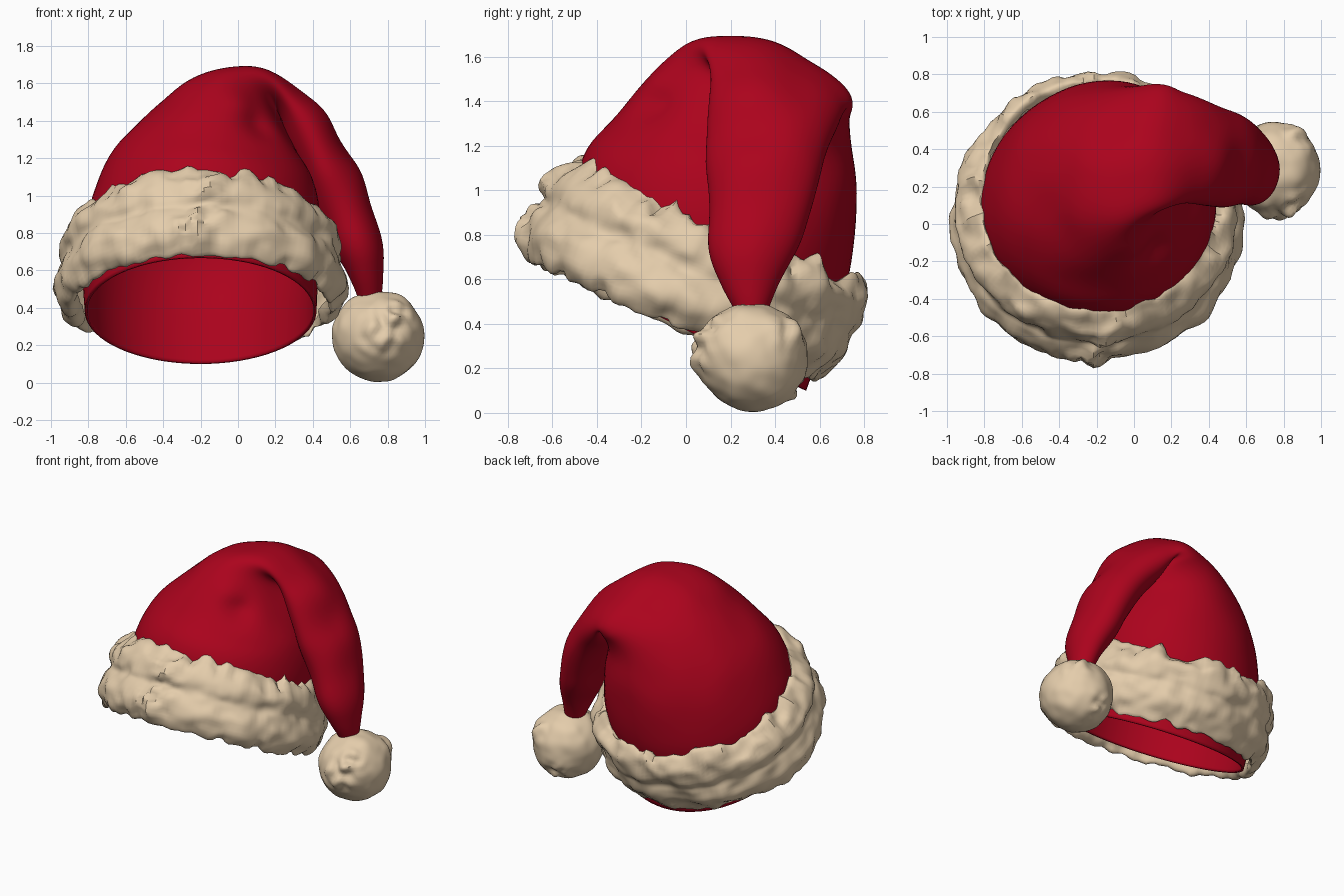
import bpy
import bmesh
import math
from mathutils import Matrix, Vector, noise

cube = bpy.data.objects.get("Cube")
if cube:
    bpy.data.objects.remove(cube, do_unlink=True)


def make_material(name, colour):
    mat = bpy.data.materials.new(name)
    mat.use_nodes = True
    mat.diffuse_color = (*colour, 1)
    shader = mat.node_tree.nodes["Principled BSDF"]
    shader.inputs["Base Color"].default_value = (*colour, 1)
    shader.inputs["Roughness"].default_value = 0.8
    return mat


red = make_material("red felt", (0.41, 0.001, 0.012))
cream = make_material("cream fur", (0.78, 0.61, 0.41))


def finish(bm, name, mat, angle):
    bmesh.ops.recalc_face_normals(bm, faces=bm.faces[:])
    mesh = bpy.data.meshes.new(name)
    bm.to_mesh(mesh)
    bm.free()
    mesh.materials.append(mat)
    obj = bpy.data.objects.new(name, mesh)
    bpy.context.collection.objects.link(obj)
    bpy.ops.object.select_all(action="DESELECT")
    obj.select_set(True)
    bpy.context.view_layer.objects.active = obj
    bpy.ops.object.shade_smooth_by_angle(angle=math.radians(angle))
    return obj


def spline(points, i, t):
    """Smooth interpolation through a list of vectors."""
    last = len(points) - 1
    a, b, c, d = (points[min(max(i + k, 0), last)] for k in (-1, 0, 1, 2))
    return b + (c - a) * t / 2 + (a * 2 - b * 5 + c * 4 - d) * t * t / 2 \
        + (b * 3 - a - c * 3 + d) * t ** 3 / 2


def samples(points, steps):
    """Evenly stepped spline positions, ending on the last point."""
    spans = len(points) - 1
    return [(min(n // steps, spans - 1), n / steps - min(n // steps, spans - 1))
            for n in range(spans * steps + 1)]


def bridge(bm, rings):
    count = len(rings[0])
    for low, high in zip(rings, rings[1:]):
        for j in range(count):
            k = (j + 1) % count
            bm.faces.new((low[j], low[k], high[k], high[j]))


def bump(point, centre, radius):
    return math.exp(-((point - Vector(centre)).length / radius) ** 2)


# Crown and drooping tail: outer x, z, inner x, z, front y, back y, front lift, ridge shift
SECTIONS = [
    (-.82, .385, .42, .385, -.59, .54, .285, 0),
    (-.83, .62, .43, .62, -.53, .63, .27, 0),
    (-.80, .91, .44, .88, -.46, .735, .26, 0),
    (-.67, 1.22, .40, 1.07, -.35, .765, .16, 0),
    (-.41, 1.50, .31, 1.24, -.20, .73, .08, .02),
    (-.14, 1.655, .25, 1.35, -.01, .72, .08, .09),
    (.13, 1.68, .24, 1.35, .09, .70, .06, .10),
    (.40, 1.51, .26, 1.23, .10, .67, .03, .04),
    (.58, 1.27, .35, 1.04, .10, .62, 0, 0),
    (.70, 1.0, .46, .82, .11, .56, 0, 0),
    (.765, .70, .57, .63, .14, .45, 0, 0),
    (.76, .42, .63, .42, .23, .36, 0, 0),
]


def section_frame(row):
    ax, az, bx, bz, front, back, lift, shift = row
    centre = Vector(((ax + bx) / 2, (front + back) / 2, (az + bz) / 2))
    u = Vector(((ax - bx) / 2, -shift, (az - bz) / 2))
    v = Vector((0, (back - front) / 2, -lift))
    return centre, u, v


bm = bmesh.new()
frames = list(zip(*(section_frame(row) for row in SECTIONS)))
rings, SIDES = [], 72
for i, t in samples(SECTIONS, 8):
    c, u, v = (spline(track, i, t) for track in frames)
    ring = []
    for j in range(SIDES):
        a = math.tau * j / SIDES
        out = u * math.cos(a) + v * math.sin(a)
        p = c + out
        # Soft wrinkles, plus the pocket where the cloth folds over
        wave = noise.noise(p * 3.5) * 0.03 * min(1, max(0, (i + t - 2) / 2))
        dent = 0.07 * bump(p, (.08, -.12, 1.35), .10)
        ridge = 0.03 * bump(p, (.0, -.10, 1.47), .09)
        p += out.normalized() * (wave - dent + ridge)
        ring.append(bm.verts.new(p))
    rings.append(ring)
bridge(bm, rings)
bm.faces.new(rings[-1])
crown = finish(bm, "red_crown", red, 50)
solid = crown.modifiers.new("cloth thickness", "SOLIDIFY")
solid.thickness = 0.015
solid.offset = -1


def fluff(bm, amount, tufts):
    """Push vertices out along their normals into shaggy clumps."""
    bm.normal_update()
    moves = []
    for vert in bm.verts:
        p = vert.co
        soft = noise.noise(p * 5)
        fine = noise.noise(p * 12)
        shift = amount * (0.55 * soft + 0.4 * fine)
        for centre, radius, height in tufts:
            near = bump(p, centre, radius)
            shift += near * height * (0.7 + 1.6 * noise.noise(p * 15))
        moves.append(vert.normal * shift)
    for vert, move in zip(bm.verts, moves):
        vert.co += move


# Fur band: two-lobed profile (radius, height) swept round the tilted opening
PROFILE = [Vector(p) for p in (
    (.665, .05), (.68, .0), (.71, -.01), (.76, .05), (.78, .13), (.76, .21),
    (.745, .26), (.76, .32), (.755, .40), (.715, .47), (.67, .50), (.645, .46))]
tilt = Matrix.Translation((-.20, -.06, .40)) @ Matrix.Rotation(math.radians(-24.5), 4, "X")
bm = bmesh.new()
rings, TURNS = [], 150
for i, t in samples(PROFILE, 4):
    r, h = spline(PROFILE, i, t)
    low = min(1, max(0, 1 - h / .25))
    high = min(1, max(0, (h - .35) / .12))
    ring = []
    for j in range(TURNS):
        a = math.tau * j / TURNS
        back = max(0, math.sin(a))
        # Ragged locks along the edges, strongest at the top
        lock = noise.noise(Vector((math.cos(a), math.sin(a), h)) * 9)
        edge = lock * (0.06 if h > .24 else 0.025) * min(1, abs(h - .24) / .24)
        # The band sits higher and tucks in at the back, and hugs the crown's sides
        rise = back * (.035 + .02 * low)
        radius = r - .5 * (r - .665) * low * back - .05 * high * math.cos(a) ** 2
        p = Vector((radius * math.cos(a), radius * math.sin(a), h + edge + rise))
        ring.append(bm.verts.new(tilt @ p))
    rings.append(ring)
bridge(bm, rings)
bmesh.ops.recalc_face_normals(bm, faces=bm.faces[:])
fluff(bm, 0.045, [((-.24, -.74, .84), .11, .05), ((-.17, -.62, 1.02), .10, .035)])
finish(bm, "fur_band", cream, 45)

# Pompom at the end of the tail, with clumps at the front and side
bm = bmesh.new()
bmesh.ops.create_icosphere(bm, subdivisions=5, radius=0.245,
                           matrix=Matrix.Translation((.75, .30, .25)))
fluff(bm, 0.02, [((.77, .06, .27), .12, .025), ((.85, .10, .36), .09, .025),
                 ((.88, .46, .35), .08, .03), ((.70, .50, .10), .08, .03)])
finish(bm, "pompom", cream, 45)
